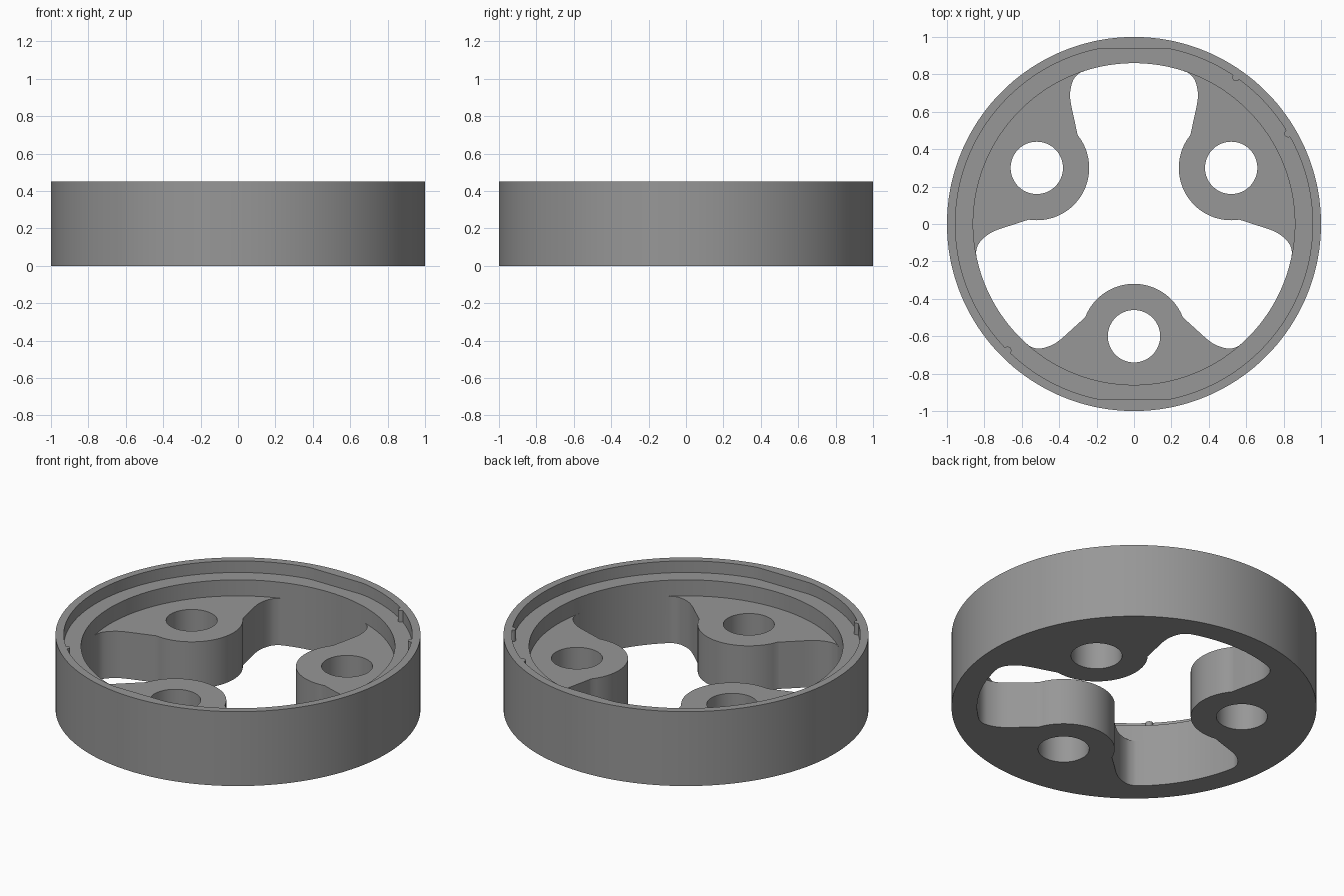
import bpy
import bmesh
from math import sin, cos, pi, radians, atan2, hypot
from mathutils import Vector

if "Cube" in bpy.data.objects:
    bpy.data.objects.remove(bpy.data.objects["Cube"], do_unlink=True)

# Main sizes
HEIGHT, LEDGE_Z, SPOKE_Z = 0.45, 0.38, 0.283
OUTER_R, RIM_R, BORE_R = 1.0, 0.955, 0.86
BOSS_D, BOSS_R, HOLE_R = 0.6, 0.28, 0.14
SPREAD, STEP = 42, 2
SPOKES = (30, 150, 270)
FLAT_Y = 0.938
RIB_R = 0.02


def polar(r, deg, cx=0.0, cy=0.0):
    return Vector((cx + r * cos(radians(deg)), cy + r * sin(radians(deg))))


def arc(r, start, end, step=STEP):
    return [polar(r, a) for a in range(start, end, step)]


def turn(points, deg):
    c, s = cos(radians(deg)), sin(radians(deg))
    return [Vector((p.x * c - p.y * s, p.x * s + p.y * c)) for p in points]


def smooth(points, cuts=6):
    """Catmull-Rom curve through the points."""
    pts = [2 * points[0] - points[1]] + points + [2 * points[-1] - points[-2]]
    out = []
    for a, b, c, d in zip(pts, pts[1:], pts[2:], pts[3:]):
        for i in range(cuts):
            t = i / cuts
            out.append(0.5 * (2 * b + (c - a) * t + (2 * a - 5 * b + 4 * c - d) * t ** 2
                              + (3 * b - a - 3 * c + d) * t ** 3))
    return out + [points[-1]]


def spoke_profile():
    """Flank, rounded boss and mirrored flank of a spoke lying along +x."""
    flank = smooth([Vector(p) for p in (
        (0.50, 0.262), (0.552, 0.32), (0.62, 0.396),
        (0.651, 0.447), (0.666, 0.505), (0.658, 0.548))]
        + [polar(BORE_R, SPREAD)])
    half = [polar(BOSS_R, a, BOSS_D) for a in range(180, 114, -3)] + flank
    return [Vector((p.x, -p.y)) for p in reversed(half[1:])] + half


def rim_loop():
    """Inner rim edge with two flats and three small half-round ribs."""
    loop = arc(RIM_R, 0, 360)
    for deg in (30.4, 55.2, 225):
        c = polar(RIM_R, deg)
        loop = [p for p in loop if (p - c).length > RIB_R * 1.1]
        loop += [polar(RIB_R, deg + 90 + i * 18, c.x, c.y) for i in range(11)]
    for p in loop:
        p.y = max(-FLAT_Y, min(FLAT_Y, p.y))
    return sorted(loop, key=lambda p: atan2(p.y, p.x))


bm = bmesh.new()


def wall(loop, z0, z1):
    low = [bm.verts.new((p.x, p.y, z0)) for p in loop]
    high = [bm.verts.new((p.x, p.y, z1)) for p in loop]
    for i in range(len(loop)):
        bm.faces.new((low[i - 1], low[i], high[i], high[i - 1]))


def cap(loops, z):
    edges = []
    for loop in loops:
        vs = [bm.verts.new((p.x, p.y, z)) for p in loop]
        edges += [bm.edges.new((vs[i - 1], vs[i])) for i in range(len(vs))]
    bmesh.ops.triangle_fill(bm, edges=edges, use_beauty=True, normal=(0, 0, 1))


# Outlines
outer = arc(OUTER_R, 0, 360)
bore = arc(BORE_R, 0, 360)
rim = rim_loop()
profile = spoke_profile()
holes = [turn([polar(HOLE_R, a, BOSS_D) for a in range(0, 360, 6)], d) for d in SPOKES]
window = []
for d in SPOKES:
    window += turn(profile, d)
    window += arc(BORE_R, d + SPREAD + STEP, d + 120 - SPREAD)

# Ring walls, ledge and rim
wall(outer, 0, HEIGHT)
wall(bore, SPOKE_Z, LEDGE_Z)
wall(rim, LEDGE_Z, HEIGHT)
cap([outer, rim], HEIGHT)
cap([rim, bore], LEDGE_Z)

# Underside, opening and spokes with bolt holes
cap([outer, window] + holes, 0)
wall(window, 0, SPOKE_Z)
for d, hole in zip(SPOKES, holes):
    back = arc(BORE_R, SPREAD - STEP, -SPREAD, -STEP)
    cap([turn(profile + back, d), hole], SPOKE_Z)
    wall(hole, 0, SPOKE_Z)

bmesh.ops.remove_doubles(bm, verts=bm.verts[:], dist=0.0002)
bmesh.ops.recalc_face_normals(bm, faces=bm.faces[:])
mesh = bpy.data.meshes.new("spoked_ring")
bm.to_mesh(mesh)
bm.free()

# Material
grey = bpy.data.materials.new("plain grey")
grey.use_nodes = True
colour = (0.31, 0.31, 0.31, 1)
grey.diffuse_color = colour
grey.node_tree.nodes["Principled BSDF"].inputs["Base Color"].default_value = colour
mesh.materials.append(grey)

ring = bpy.data.objects.new("spoked_ring", mesh)
bpy.context.collection.objects.link(ring)
bpy.ops.object.select_all(action="DESELECT")
ring.select_set(True)
bpy.context.view_layer.objects.active = ring
bpy.ops.object.shade_smooth_by_angle(angle=radians(30))
